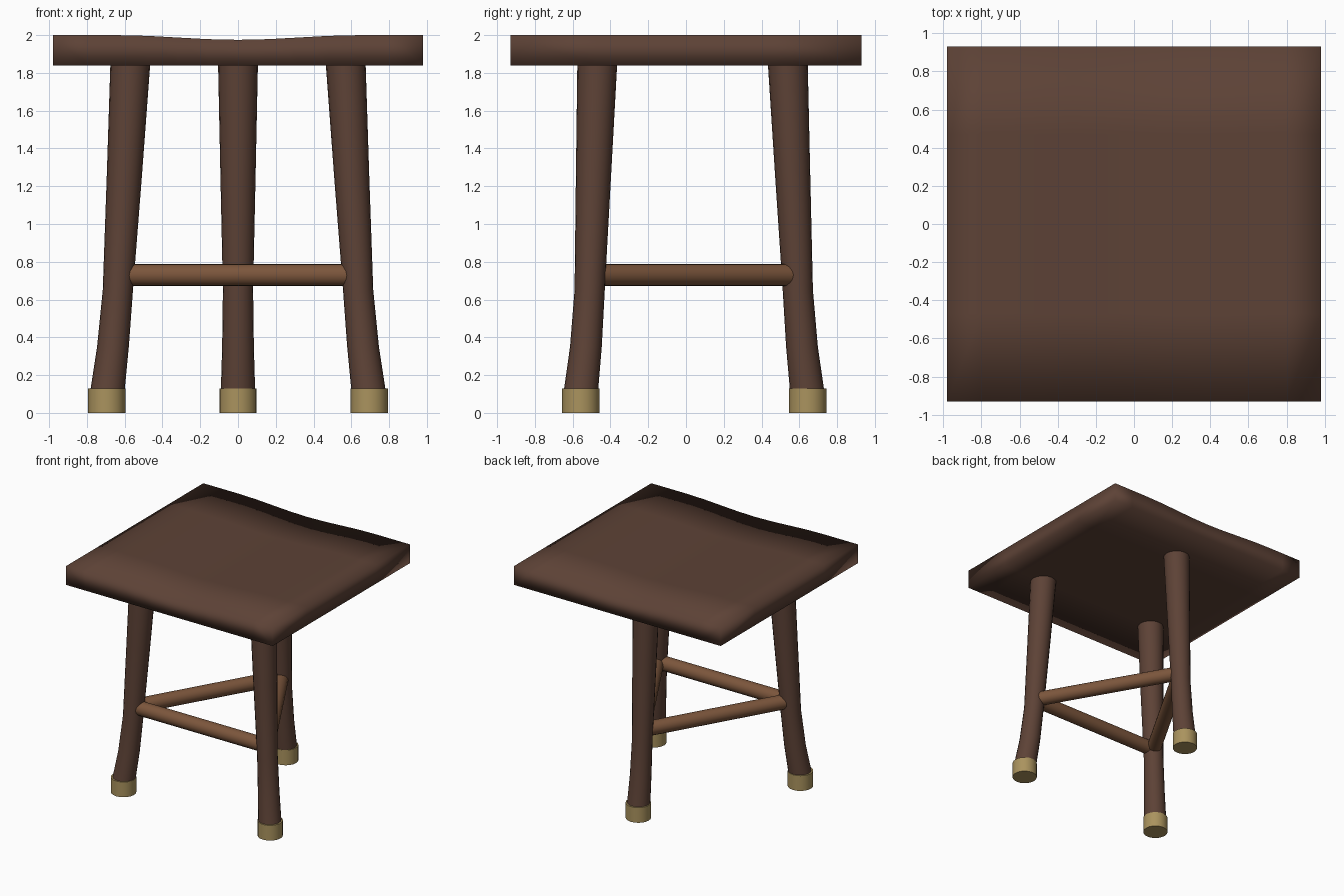
import bpy, bmesh, math
from mathutils import Vector

if "Cube" in bpy.data.objects:
    bpy.data.objects.remove(bpy.data.objects["Cube"])


def material(name, rgb):
    m = bpy.data.materials.new(name)
    lin = [((c / 255 + 0.055) / 1.055) ** 2.4 for c in rgb]
    m.diffuse_color = (*lin, 1)
    m.use_nodes = True
    m.node_tree.nodes["Principled BSDF"].inputs["Base Color"].default_value = m.diffuse_color
    return m


DARK = material("dark_wood", (93, 66, 54))
LIGHT = material("light_wood", (124, 86, 60))
BRASS = material("brass", (170, 147, 94))


def add_object(name, bm, mat, sharp_angle=None):
    bmesh.ops.recalc_face_normals(bm, faces=bm.faces)
    me = bpy.data.meshes.new(name)
    bm.to_mesh(me)
    bm.free()
    me.materials.append(mat)
    ob = bpy.data.objects.new(name, me)
    bpy.context.collection.objects.link(ob)
    bpy.ops.object.select_all(action='DESELECT')
    ob.select_set(True)
    bpy.context.view_layer.objects.active = ob
    if sharp_angle is None:
        bpy.ops.object.shade_smooth()
    else:
        bpy.ops.object.shade_smooth_by_angle(angle=math.radians(sharp_angle))
    return ob


def tube(name, stations, mat, sides=20, axis=Vector((0, 0, 1))):
    """Skin round rings, given as (centre, radius), perpendicular to axis."""
    up = Vector((0, 0, 1)) if abs(axis.z) < 0.9 else Vector((0, 1, 0))
    u = up.cross(axis).normalized()
    v = axis.cross(u).normalized()
    bm = bmesh.new()
    rings = []
    for c, r in stations:
        rings.append([bm.verts.new(Vector(c) + r * (math.cos(a) * u + math.sin(a) * v))
                      for a in (2 * math.pi * i / sides for i in range(sides))])
    for a, b in zip(rings, rings[1:]):
        for i in range(sides):
            j = (i + 1) % sides
            bm.faces.new((a[i], a[j], b[j], b[i]))
    bm.faces.new(rings[0])
    bm.faces.new(rings[-1])
    return add_object(name, bm, mat, 40)


# Seat: slab with a shallow dip across the middle, softly shaded edges
def dip(x):
    return 0.0125 * (1 + math.cos(math.pi * x / 0.65)) if abs(x) < 0.65 else 0


xs = [-0.98, -0.8, -0.65, -0.48, -0.32, -0.16, 0, 0.16, 0.32, 0.48, 0.65, 0.8, 0.98]
ys = [-0.93, -0.47, 0, 0.47, 0.93]
bm = bmesh.new()
top = [[bm.verts.new((x, y, 2.0 - dip(x))) for y in ys] for x in xs]
low = [[bm.verts.new((x, y, 1.84)) for y in ys] for x in xs]
for g in (top, low):
    for i in range(len(xs) - 1):
        for j in range(len(ys) - 1):
            bm.faces.new((g[i][j], g[i + 1][j], g[i + 1][j + 1], g[i][j + 1]))
for i in range(len(xs) - 1):
    for j in (0, -1):
        bm.faces.new((top[i][j], top[i + 1][j], low[i + 1][j], low[i][j]))
for j in range(len(ys) - 1):
    for i in (0, -1):
        bm.faces.new((top[i][j], top[i][j + 1], low[i][j + 1], low[i][j]))
add_object("seat", bm, DARK)

# Legs splay outwards and flare near the floor: (z, radius, front x, front y, back y)
profile = [(0.11, 0.091, 0.692, -0.557, 0.642),
           (0.35, 0.084, 0.662, -0.530, 0.614),
           (0.65, 0.080, 0.636, -0.510, 0.592),
           (1.25, 0.093, 0.602, -0.490, 0.565),
           (1.87, 0.106, 0.569, -0.469, 0.538)]
legs = {"front_left": -1, "front_right": 1, "back": 0}
joints = {}
for name, side in legs.items():
    pts = [((side * x, fy if side else by, z), r) for z, r, x, fy, by in profile]
    tube(name + "_leg", pts, DARK)
    # Brass foot cap
    fx, fy = side * 0.695, (-0.557 if side else 0.645)
    tube(name + "_foot_cap", [((fx, fy, 0), 0.099), ((fx, fy, 0.13), 0.099)], BRASS)
    joints[name] = Vector((side * 0.631, -0.507 if side else 0.588, 0.73))

# Stretchers join the legs in a triangle
for name, a, b in (("front_stretcher", "front_left", "front_right"),
                   ("left_stretcher", "front_left", "back"),
                   ("right_stretcher", "front_right", "back")):
    p, q = joints[a], joints[b]
    tube(name, [(p, 0.059), (q, 0.059)], LIGHT, 16, (q - p).normalized())
